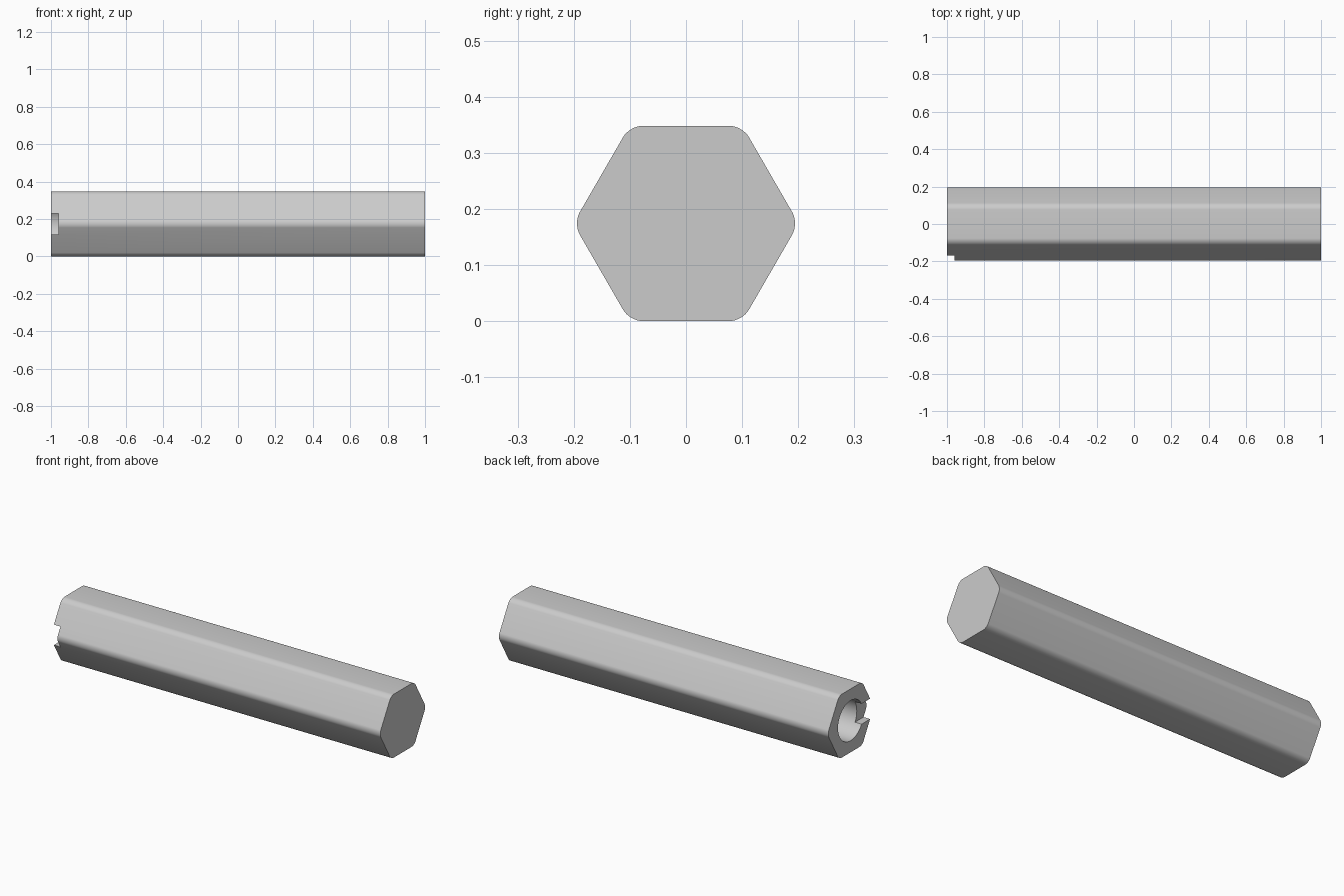
import bpy
import bmesh
import math
from mathutils import Matrix

FLAT = 0.174            # half of the distance across flats
BORE_RADIUS = 0.11
BORE_DEPTH = 0.5

if "Cube" in bpy.data.objects:
    bpy.data.objects.remove(bpy.data.objects["Cube"], do_unlink=True)

steel = bpy.data.materials.new("plain grey")
steel.use_nodes = True
steel.diffuse_color = (0.6, 0.6, 0.6, 1)
steel.node_tree.nodes["Principled BSDF"].inputs["Base Color"].default_value = (0.6, 0.6, 0.6, 1)


def make_object(name, bm):
    bmesh.ops.recalc_face_normals(bm, faces=bm.faces)
    mesh = bpy.data.meshes.new(name)
    bm.to_mesh(mesh)
    bm.free()
    mesh.materials.append(steel)
    obj = bpy.data.objects.new(name, mesh)
    bpy.context.collection.objects.link(obj)
    return obj


def rounded_hexagon_bar(name):
    """Hexagonal bar along x, flats at top and bottom, long edges rounded."""
    bm = bmesh.new()
    corner = FLAT / math.cos(math.pi / 6)
    verts = [bm.verts.new((-1, corner * math.cos(i * math.pi / 3),
                           FLAT + corner * math.sin(i * math.pi / 3))) for i in range(6)]
    face = bm.faces.new(verts)
    side = bmesh.ops.extrude_face_region(bm, geom=[face])
    moved = [v for v in side["geom"] if isinstance(v, bmesh.types.BMVert)]
    bmesh.ops.translate(bm, verts=moved, vec=(2, 0, 0))
    bmesh.ops.recalc_face_normals(bm, faces=bm.faces)
    long_edges = [e for e in bm.edges if abs(e.verts[0].co.x - e.verts[1].co.x) > 1]
    bmesh.ops.bevel(bm, geom=long_edges, offset=0.023, offset_type='OFFSET',
                    segments=8, profile=0.5, affect='EDGES')
    return make_object(name, bm)


def bore_cutter():
    bm = bmesh.new()
    length = BORE_DEPTH + 0.1
    place = Matrix.Translation((-1.1 + length / 2, 0, FLAT)) @ Matrix.Rotation(math.pi / 2, 4, 'Y')
    bmesh.ops.create_cone(bm, cap_ends=True, segments=64, radius1=BORE_RADIUS,
                          radius2=BORE_RADIUS, depth=length, matrix=place)
    return make_object("bore_cutter", bm)


def slot_cutter():
    bm = bmesh.new()
    place = Matrix.Translation((-1.03, -0.16, FLAT)) @ Matrix.Diagonal((0.14, 0.24, 0.112, 1))
    bmesh.ops.create_cube(bm, size=1, matrix=place)
    return make_object("slot_cutter", bm)


# Bar with a blind bore and a key slot in its open end
bar = rounded_hexagon_bar("hexagonal_bar")
bpy.ops.object.select_all(action='DESELECT')
bpy.context.view_layer.objects.active = bar
bar.select_set(True)
for cutter in (bore_cutter(), slot_cutter()):
    cut = bar.modifiers.new(cutter.name, 'BOOLEAN')
    cut.operation = 'DIFFERENCE'
    cut.solver = 'EXACT'
    cut.object = cutter
    bpy.ops.object.modifier_apply(modifier=cut.name)
    bpy.data.objects.remove(cutter, do_unlink=True)

bpy.ops.object.shade_smooth_by_angle(angle=math.radians(30))
